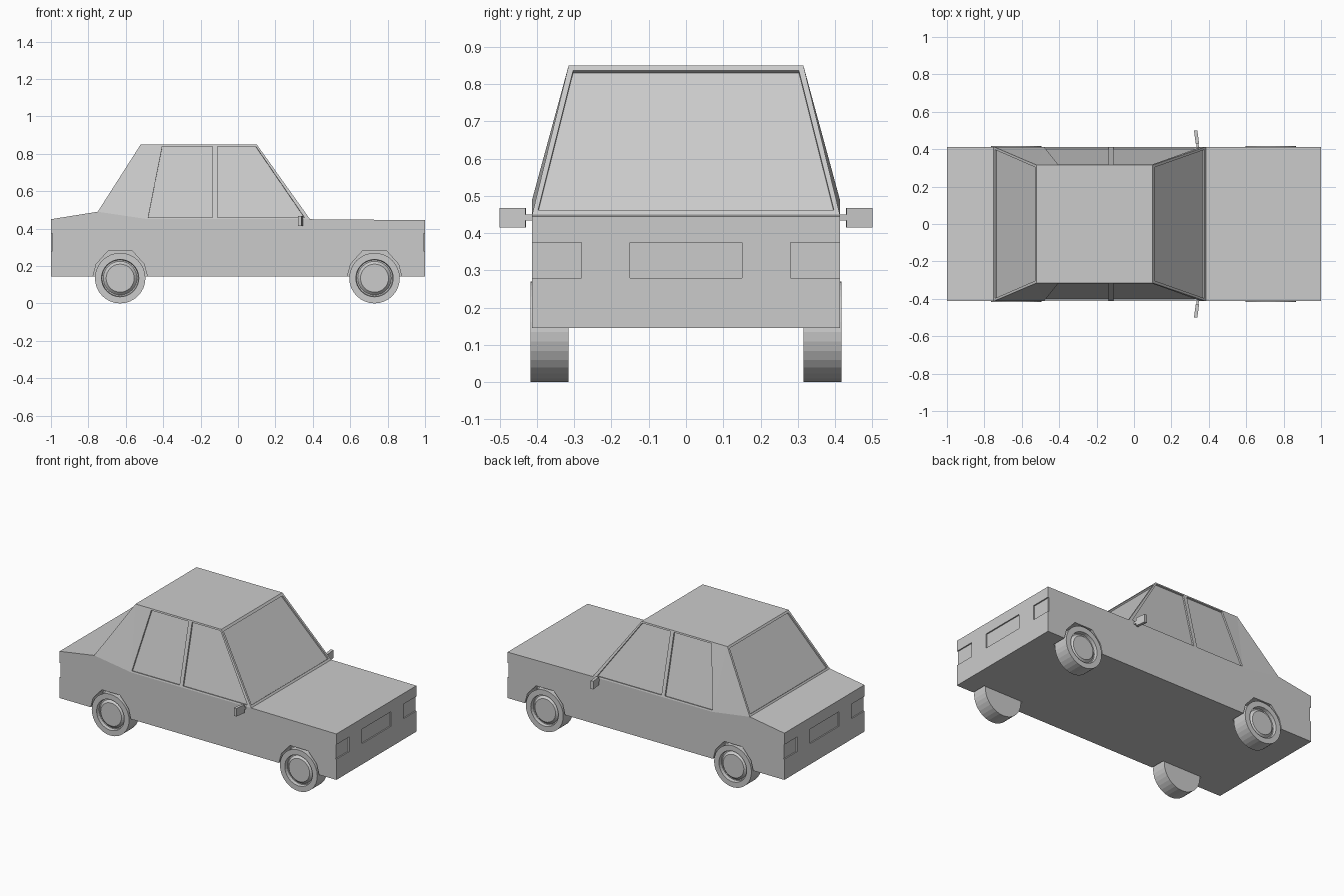
import bpy
import bmesh
import math
from mathutils import Vector, Matrix

if "Cube" in bpy.data.objects:
    bpy.data.objects.remove(bpy.data.objects["Cube"])

GREY = (0.6, 0.6, 0.6, 1)
paint = bpy.data.materials.new("plain_grey")
paint.use_nodes = True
paint.diffuse_color = GREY
paint.node_tree.nodes["Principled BSDF"].inputs["Base Color"].default_value = GREY

WIDE, ROOF = 0.413, 0.315      # half widths at belt line and roof
BELT, TOP = 0.45, 0.85         # heights of belt line and roof
AXLES = (-0.63, 0.73)


def make(name, bm):
    bmesh.ops.recalc_face_normals(bm, faces=bm.faces)
    mesh = bpy.data.meshes.new(name)
    bm.to_mesh(mesh)
    bm.free()
    obj = bpy.data.objects.new(name, mesh)
    bpy.context.collection.objects.link(obj)
    mesh.materials.append(paint)
    return obj


def prism(bm, points, inner, outer):
    """Closed solid between a flat outline moved by two offsets."""
    a = [bm.verts.new(Vector(p) + inner) for p in points]
    b = [bm.verts.new(Vector(p) + outer) for p in points]
    bm.faces.new(a)
    bm.faces.new(b[::-1])
    for i in range(len(a)):
        j = (i + 1) % len(a)
        bm.faces.new((a[i], b[i], b[j], a[j]))


def recess(bm, points, depth):
    """Shallow cutter along the outward normal of an outline."""
    p = [Vector(q) for q in points]
    n = (p[1] - p[0]).cross(p[2] - p[0]).normalized()
    if n.dot(sum(p, Vector()) / len(p) - Vector((-0.15, 0, 0.4))) < 0:
        n = -n
    prism(bm, p, n * -depth, n * 0.03)


def block(bm, lo, hi):
    pts = [(lo[0], lo[1], lo[2]), (hi[0], lo[1], lo[2]),
           (hi[0], hi[1], lo[2]), (lo[0], hi[1], lo[2])]
    prism(bm, pts, Vector(), Vector((0, 0, hi[2] - lo[2])))


# Body shell: two mirrored side outlines joined across
bm = bmesh.new()
lower = [(-1, 0.145), (1, 0.145), (1, 0.445), (0.385, BELT), (-0.48, BELT), (-0.75, 0.49), (-1, 0.45)]
rows = []
for side in (-1, 1):
    low = [bm.verts.new((x, side * WIDE, z)) for x, z in lower]
    front, rear = [bm.verts.new((x, side * ROOF, TOP)) for x in (0.10, -0.52)]
    bm.faces.new(low)
    bm.faces.new((low[4], low[3], front, rear))
    bm.faces.new((low[5], low[4], rear))
    rows.append([low[0], low[1], low[2], low[3], front, rear, low[5], low[6]])
for i in range(8):
    j = (i + 1) % 8
    bm.faces.new((rows[0][i], rows[0][j], rows[1][j], rows[1][i]))
body = make("body", bm)

# Cutters for windows, lights and wheel wells
bm = bmesh.new()


def side_point(x, z, side):
    return (x, side * (WIDE + (ROOF - WIDE) * (z - BELT) / (TOP - BELT)), z)


rear_window = [(-0.48, 0.46), (-0.135, 0.46), (-0.135, 0.84), (-0.405, 0.84)]
front_window = [(-0.11, 0.46), (0.355, 0.46), (0.095, 0.84), (-0.11, 0.84)]
arch = [(-0.145, 0.1), (0.145, 0.1), (0.145, 0.145), (0.128, 0.21), (0.065, 0.28),
        (-0.065, 0.28), (-0.128, 0.21), (-0.145, 0.145)]
for side in (-1, 1):
    for window in (rear_window, front_window):
        recess(bm, [side_point(x, z, side) for x, z in window], 0.01)
    for axle in AXLES:
        prism(bm, [(axle + x, side * 0.314, z) for x, z in arch],
              Vector(), Vector((0, side * 0.2, 0)))


def screen(x0, z0, x1):
    """Outline of a sloping end window, slightly inside its frame."""
    pts = []
    for t, y in ((0.03, 0.397), (0.965, 0.303)):
        x, z = x0 + (x1 - x0) * t, z0 + (TOP - z0) * t
        pts += [(x, -y, z), (x, y, z)] if t < 0.5 else [(x, y, z), (x, -y, z)]
    return pts


recess(bm, screen(0.385, BELT, 0.10), 0.01)
recess(bm, screen(-0.75, 0.49, -0.52), 0.01)
for end in (-1, 1):
    x0, x1 = sorted((end * 0.992, end * 1.05))
    for y0, y1 in ((-0.45, -0.28), (-0.15, 0.15), (0.28, 0.45)):
        block(bm, (x0, y0, 0.28), (x1, y1, 0.375))
cutter = make("cutter", bm)
cutter.hide_render = True

cut = body.modifiers.new("recesses", 'BOOLEAN')
cut.object = cutter
cut.operation = 'DIFFERENCE'
cut.solver = 'EXACT'
cut.use_self = True
bpy.context.view_layer.update()
result = bpy.data.meshes.new_from_object(body.evaluated_get(bpy.context.evaluated_depsgraph_get()))
body.modifiers.clear()
body.data = result
bpy.data.objects.remove(cutter)

# Lamp lenses set just inside the corner recesses
for end, word in ((-1, "tail"), (1, "head")):
    for side, hand in ((-1, "right"), (1, "left")):
        bm = bmesh.new()
        xs = sorted((end * 0.98, end * 0.995))
        ys = sorted((side * 0.285, side * 0.408))
        block(bm, (xs[0], ys[0], 0.284), (xs[1], ys[1], 0.371))
        make(f"{word}_lamp_{hand}", bm)

# Wheels: turned profile of (distance out, radius)
profile = [(0.315, 0), (0.315, 0.135), (0.417, 0.135), (0.417, 0.1),
           (0.395, 0.097), (0.395, 0.09), (0.41, 0.075), (0.41, 0)]
for axle, word in zip(AXLES, ("rear", "front")):
    for side, hand in ((-1, "right"), (1, "left")):
        bm = bmesh.new()
        verts = [bm.verts.new((0, side * y, r)) for y, r in profile]
        edges = [bm.edges.new(e) for e in zip(verts, verts[1:])]
        bmesh.ops.spin(bm, geom=verts + edges, cent=(0, 0, 0), axis=(0, 1, 0),
                       angle=math.tau, steps=32)
        bmesh.ops.remove_doubles(bm, verts=bm.verts, dist=0.0005)
        bmesh.ops.translate(bm, verts=bm.verts, vec=(axle, 0, 0.135))
        make(f"{word}_wheel_{hand}", bm)

# Door mirrors on short stems, angled slightly
for side, hand in ((-1, "right"), (1, "left")):
    bm = bmesh.new()
    for y0, y1, z0, z1, half in ((0.43, 0.5, 0.415, 0.468, 0.009), (0.405, 0.432, 0.434, 0.45, 0.006)):
        ys = sorted((side * y0, side * y1))
        block(bm, (-half, ys[0], z0), (half, ys[1], z1))
    bmesh.ops.rotate(bm, verts=bm.verts, cent=(0, side * 0.46, 0),
                     matrix=Matrix.Rotation(side * 0.13, 3, 'Z'))
    bmesh.ops.translate(bm, verts=bm.verts, vec=(0.335, 0, 0))
    make(f"mirror_{hand}", bm)
